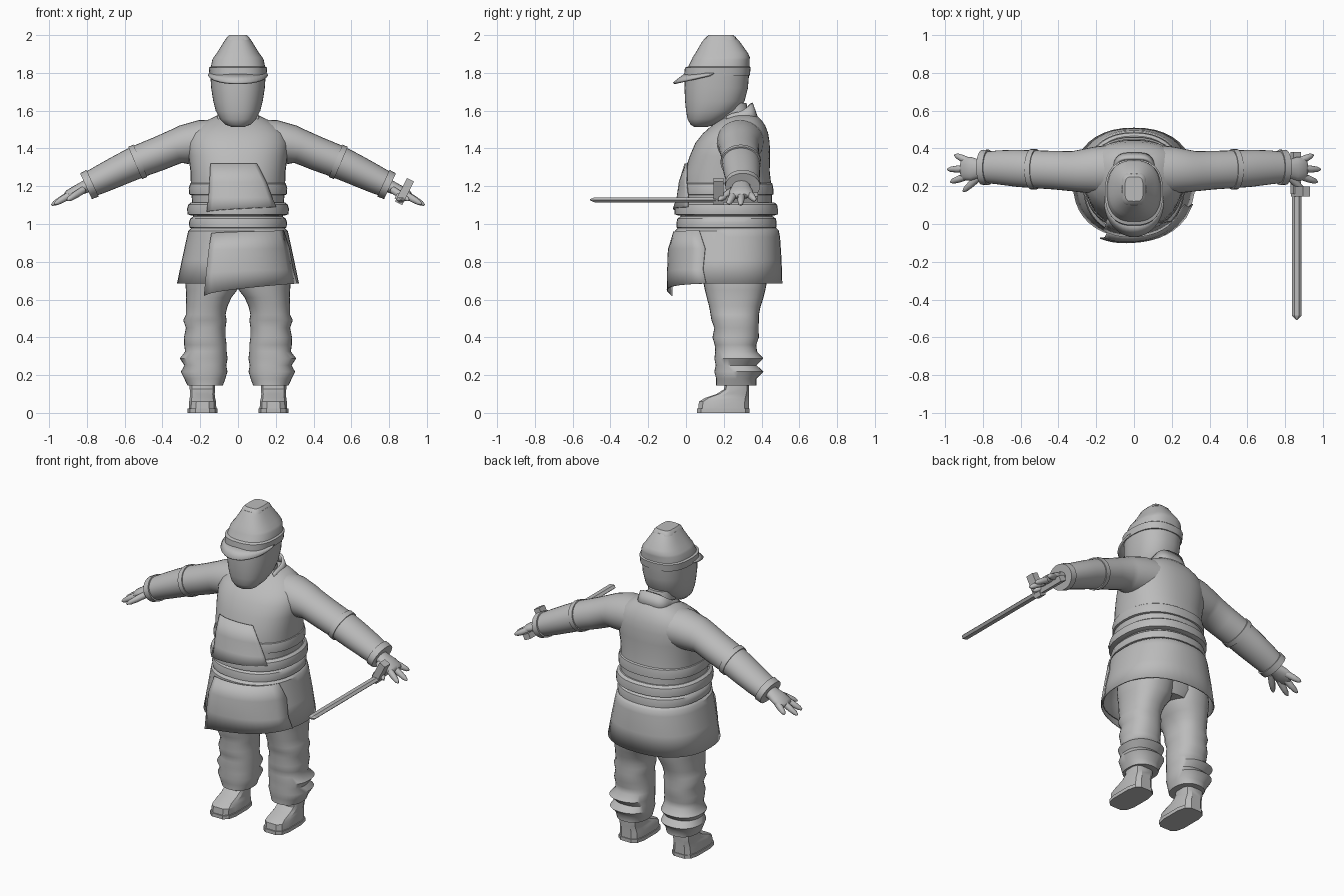
import bpy, bmesh, math
from mathutils import Vector

grey = bpy.data.materials.new("plain grey")
grey.diffuse_color = (0.5, 0.5, 0.5, 1)


def finish(name, bm, thick=0, angle=35):
    bmesh.ops.recalc_face_normals(bm, faces=bm.faces)
    me = bpy.data.meshes.new(name)
    bm.to_mesh(me)
    bm.free()
    me.materials.append(grey)
    for p in me.polygons:
        p.use_smooth = True
    me.set_sharp_from_angle(angle=math.radians(angle))
    ob = bpy.data.objects.new(name, me)
    bpy.context.collection.objects.link(ob)
    if thick:
        m = ob.modifiers.new("thickness", 'SOLIDIFY')
        m.thickness = thick
        m.offset = 0
    return ob


def skin(name, rows, closed=True, caps=True, thick=0, angle=35):
    """Bridge rows of points into a surface."""
    bm = bmesh.new()
    vs = [[bm.verts.new(p) for p in r] for r in rows]
    n = len(rows[0])
    for a, b in zip(vs, vs[1:]):
        for i in range(n if closed else n - 1):
            j = (i + 1) % n
            bm.faces.new((a[i], a[j], b[j], b[i]))
    if caps and closed:
        bm.faces.new(vs[0])
        bm.faces.new(vs[-1])
    return finish(name, bm, thick, angle)


def spow(v, e):
    return math.copysign(abs(v) ** e, v)


def loft(name, rings, n=40, sq=2.3, sx=1, turn=0.0, **kw):
    """Stack of superellipses (z, x0, x1, y0, y1)."""
    rows = []
    for z, x0, x1, y0, y1 in rings:
        row = []
        for i in range(n):
            t = 2 * math.pi * (i + turn) / n
            row.append((sx * ((x0 + x1) / 2 + (x1 - x0) / 2 * spow(math.cos(t), 2 / sq)),
                        (y0 + y1) / 2 + (y1 - y0) / 2 * spow(math.sin(t), 2 / sq), z))
        rows.append(row)
    return skin(name, rows, **kw)


def sym(rings):
    return [(z, -r, r, a, b) for z, r, a, b in rings]


def tube(name, pts, sx=1, n=20, **kw):
    """Tube through (x, y, z, radius along y, radius across)."""
    rows = []
    for i, p in enumerate(pts):
        a, b = pts[max(i - 1, 0)], pts[min(i + 1, len(pts) - 1)]
        d = (Vector(b[:3]) - Vector(a[:3])).normalized()
        v = d.cross(Vector((0, 1, 0))).normalized()
        u = v.cross(d)
        row = []
        for k in range(n):
            t = 2 * math.pi * k / n
            q = Vector(p[:3]) + u * p[3] * math.cos(t) + v * p[4] * math.sin(t)
            row.append((sx * q.x, q.y, q.z))
        rows.append(row)
    return skin(name, rows, **kw)


def box(name, loc, size, tilt=0):
    bm = bmesh.new()
    bmesh.ops.create_cube(bm, size=1)
    for v in bm.verts:
        v.co = Vector((v.co.x * size[0], v.co.y * size[1], v.co.z * size[2]))
    ob = finish(name, bm)
    ob.location = loc
    ob.rotation_euler.y = tilt
    return ob


def front_sheet(name, rows, lift):
    """Overlapping cloth on the front: rows of (z left, z right, x left, x right, rx, y0, y1)."""
    out = []
    for zl, zr, xl, xr, rx, y0, y1 in rows:
        row = []
        for i in range(15):
            u = i / 14
            x = xl + (xr - xl) * u
            y = (y0 + y1) / 2 - (y1 - y0) / 2 * (1 - min(abs(x / rx), 1) ** 2.3) ** (1 / 2.3)
            row.append((x, y - 0.005 - lift * (1 - u) * (zl < rows[0][0]), zl + (zr - zl) * u ** 0.6))
        out.append(row)
    skin(name, out, closed=False, thick=0.006)


# Head and neck
loft("head", sym([(1.513, .03, .045, .11), (1.525, .065, .025, .15), (1.555, .095, .008, .21),
                  (1.6, .118, 0, .275), (1.65, .131, -.005, .31), (1.72, .142, -.008, .328),
                  (1.81, .148, -.005, .335)]))
loft("neck", sym([(1.5, .09, .16, .36), (1.56, .08, .17, .34), (1.64, .075, .16, .32)]), n=24)

# Helmet with sloping front brim
loft("helmet", sym([(1.785, .151, -.01, .338), (1.828, .154, -.006, .342), (1.834, .143, .012, .336),
                    (1.87, .136, .03, .337), (1.882, .13, .035, .338), (1.905, .112, .05, .328),
                    (1.965, .075, .085, .285), (1.983, .063, .1, .268)]), sq=2.5)
loft("helmet_top", sym([(1.975, .066, .098, .27), (1.988, .06, .105, .265), (2.0, .048, .12, .25)]),
     n=16, sq=4)
arc = [math.pi + math.pi * i / 24 for i in range(25)]
skin("helmet_brim", [[(.15 * math.cos(t), .15 + .15 * math.sin(t), 1.795) for t in arc],
                     [(.155 * math.cos(t), .12 + .185 * math.sin(t), 1.785 + .04 * math.sin(t))
                      for t in arc]], closed=False, thick=.012)

# Jacket body
loft("jacket", sym([(1.0, .235, -.03, .46), (1.14, .245, -.025, .455), (1.22, .25, -.018, .45),
                    (1.28, .252, -.008, .443), (1.36, .262, .02, .445), (1.43, .268, .05, .443),
                    (1.48, .25, .09, .435), (1.52, .21, .135, .42), (1.55, .16, .18, .4),
                    (1.575, .11, .22, .375)]))
front_sheet("jacket_overlap", [(1.32, 1.32, -.145, .1, .252, .0, .443),
                               (1.22, 1.22, -.15, .15, .257, -.024, .45),
                               (1.14, 1.14, -.155, .18, .262, -.035, .46),
                               (1.065, 1.09, -.165, .2, .27, -.055, .48)], .012)
# Collar around the back of the neck
arc = [math.radians(-25 + 230 * i / 24) for i in range(25)]
skin("collar", [[(.108 * spow(math.cos(t), .6), .275 + .105 * spow(math.sin(t), .6), 1.545) for t in arc],
                [(.1 * spow(math.cos(t), .6), .265 + .082 * spow(math.sin(t), .6),
                  1.59 + .05 * max(math.sin(t), -.5)) for t in arc]], closed=False, thick=.014)

# Wrapped waist bands: (z low, z high, half width, front, back)
for name, a, b, r, f, k in [("upper_sash", 1.15, 1.225, .258, -.028, .462),
                            ("lower_sash", 1.045, 1.115, .267, -.06, .486),
                            ("belt", .975, 1.04, .257, -.05, .48)]:
    loft(name, sym([(a, r - .02, f + .02, k - .02), (a + .006, r, f, k), ((a + b) / 2, r + .003, f, k),
                    (b - .012, r - .004, f + .004, k - .004), (b, r - .02, f + .02, k - .02)]))

# Skirt, open below, with a loose front flap
loft("skirt", sym([(.985, .235, -.03, .465), (.962, .26, -.055, .488), (.93, .267, -.058, .494),
                   (.81, .293, -.062, .502), (.685, .319, -.067, .506)]), caps=False, thick=.008)
front_sheet("skirt_flap", [(.95, .965, -.14, .24, .266, -.06, .49),
                           (.86, .87, -.155, .27, .285, -.064, .498),
                           (.74, .76, -.168, .29, .31, -.068, .503),
                           (.62, .685, -.18, .31, .325, -.07, .506)], .035)
loft("hips", sym([(.67, .12, .12, .4), (.72, .22, .1, .42), (.98, .23, .0, .45)]))

for side, sx in (("right", 1), ("left", -1)):
    # Baggy trouser leg with folds
    loft(side + "_leg", [(.82, -.02, .25, .06, .45), (.7, -.01, .28, .09, .43), (.65, .004, .276, .1, .42),
                         (.61, .035, .274, .11, .41), (.565, .055, .276, .122, .395),
                         (.52, .066, .276, .13, .386), (.49, .06, .29, .135, .386),
                         (.45, .066, .276, .15, .384), (.4, .066, .286, .14, .386),
                         (.36, .06, .285, .152, .372), (.325, .06, .28, .155, .376),
                         (.288, .055, .308, .15, .41), (.252, .062, .284, .157, .374),
                         (.218, .056, .302, .15, .41), (.18, .067, .284, .16, .372),
                         (.145, .08, .268, .16, .372)], n=32, sx=sx, angle=50)
    # Low-poly shoe
    loft(side + "_sole", [(0, .107, .268, .055, .34), (.022, .107, .268, .055, .34)],
         n=12, sq=3.5, turn=.5, sx=sx)
    loft(side + "_shoe", [(.02, .113, .262, .062, .335), (.06, .115, .26, .066, .335),
                          (.08, .12, .257, .1, .335), (.1, .122, .255, .16, .335),
                          (.125, .12, .257, .2, .336), (.17, .12, .257, .205, .336)],
         n=12, sq=3.5, turn=.5, sx=sx, angle=25)

    # Sleeve, widening into the shoulder
    tube(side + "_sleeve", [(.1, .29, 1.44, .13, .115), (.2, .285, 1.435, .125, .115),
                            (.29, .28, 1.42, .112, .103), (.33, .28, 1.41, .106, .092),
                            (.42, .285, 1.372, .102, .09), (.53, .29, 1.33, .1, .087),
                            (.62, .295, 1.288, .098, .082), (.72, .3, 1.24, .09, .075),
                            (.79, .3, 1.207, .082, .068)], sx=sx, n=28)
    # Elbow and wrist trims
    tube(side + "_elbow_band", [(.517, .29, 1.335, .107, .093), (.545, .29, 1.323, .107, .093)],
         sx=sx, n=28)
    tube(side + "_cuff", [(.77, .3, 1.216, .094, .078), (.805, .3, 1.2, .092, .075)], sx=sx, n=28)
    # Hand with spread fingers
    tube(side + "_palm", [(.78, .295, 1.21, .045, .035), (.82, .292, 1.192, .05, .033),
                          (.86, .292, 1.175, .062, .028), (.9, .293, 1.155, .062, .024),
                          (.915, .293, 1.147, .045, .014)], sx=sx, n=16, angle=60)
    for f, base, tip in [("thumb", (.82, .25, 1.18), (.905, .172, 1.125)),
                         ("index_finger", (.88, .255, 1.16), (.972, .222, 1.105)),
                         ("middle_finger", (.88, .293, 1.162), (.988, .289, 1.1)),
                         ("little_finger", (.87, .33, 1.165), (.95, .366, 1.125))]:
        a, b = Vector(base), Vector(tip)
        tube(side + "_" + f, [(*a.lerp(b, t), r, r) for t, r in
                              ((0, .02), (.5, .019), (.85, .014), (1, .005))], sx=sx, n=10, angle=60)

# Sword lying across the hand: blade with pointed tip, guard and grip
skin("sword_blade", [[(.862 + w * c, y, 1.128 + h * s) for c, s in
                      ((-1, 0), (-.5, 1), (.5, 1), (1, 0), (.5, -1), (-.5, -1))]
                     for y, w, h in ((.16, .026, .013), (-.485, .026, .013), (-.508, .004, .003))], angle=20)
box("sword_guard", (.882, .172, 1.172), (.042, .055, .14), math.radians(27))
box("sword_grip", (.857, .27, 1.14), (.045, .22, .035), math.radians(27))
